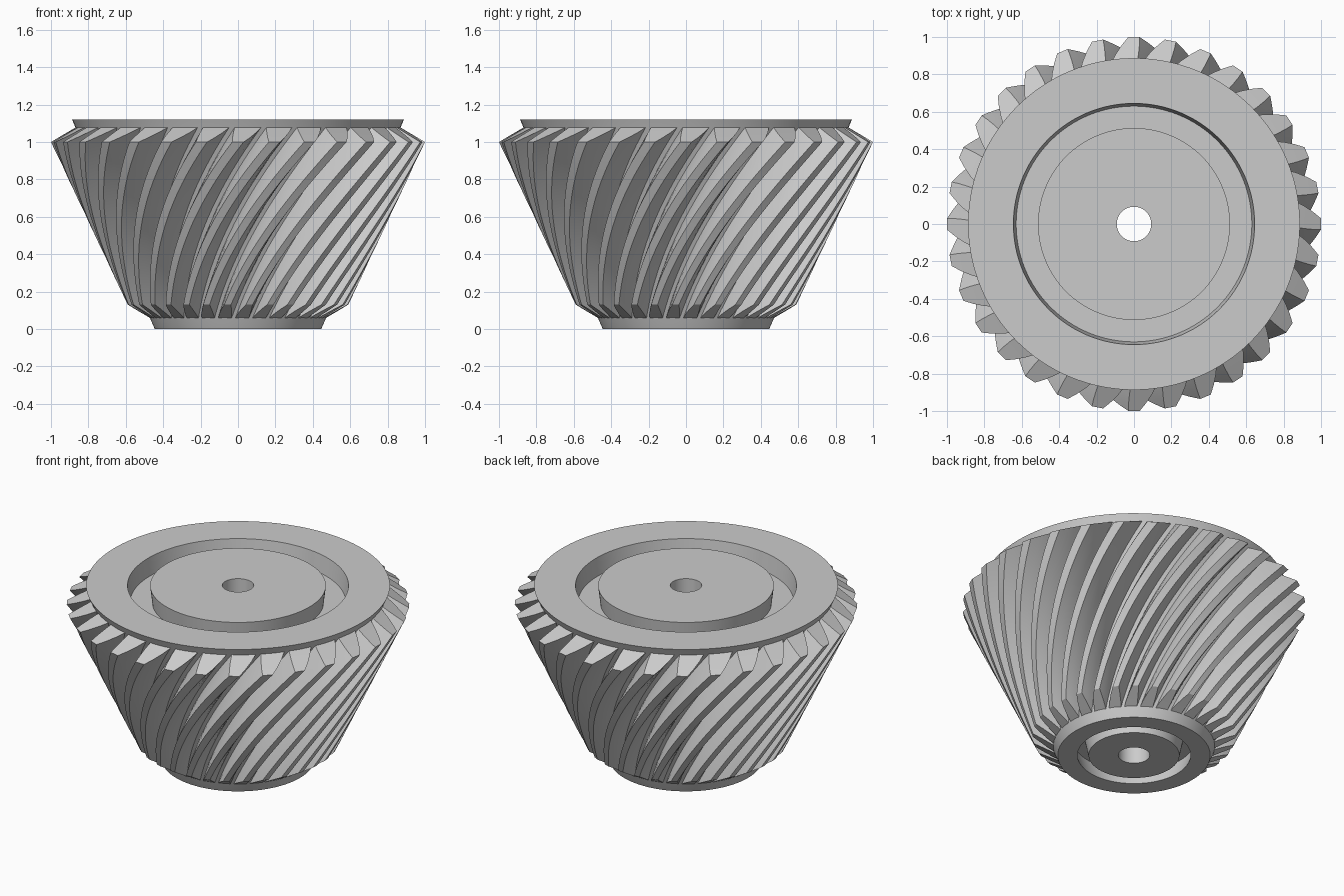
import bpy, bmesh
from math import sin, cos, pi, radians

if "Cube" in bpy.data.objects:
    bpy.data.objects.remove(bpy.data.objects["Cube"])

TEETH = 32
PITCH = 2 * pi / TEETH
TWIST = radians(45)      # spiral turn per unit of height
STEPS = 24


def finish(name, bm):
    bmesh.ops.recalc_face_normals(bm, faces=bm.faces[:])
    mesh = bpy.data.meshes.new(name)
    bm.to_mesh(mesh)
    bm.free()
    obj = bpy.data.objects.new(name, mesh)
    bpy.context.collection.objects.link(obj)
    bpy.ops.object.select_all(action='DESELECT')
    obj.select_set(True)
    bpy.context.view_layer.objects.active = obj
    bpy.ops.object.shade_smooth_by_angle(angle=radians(25))
    return obj


def lathe(name, profile, segments):
    """Revolve a closed (radius, z) profile about the z axis."""
    bm = bmesh.new()
    rings = []
    for i in range(segments):
        a = 2 * pi * i / segments
        rings.append([bm.verts.new((r * cos(a), r * sin(a), z)) for r, z in profile])
    n = len(profile)
    for i in range(segments):
        p, q = rings[i], rings[(i + 1) % segments]
        for j in range(n):
            k = (j + 1) % n
            bm.faces.new((p[j], q[j], q[k], p[k]))
    return finish(name, bm)


def lerp(a, b, t):
    return a[0] + (b[0] - a[0]) * t, a[1] + (b[1] - a[1]) * t


# Conical body: bore, hub faces, ring recesses and rims
lathe("gear_body", [
    (0.092, 0.0), (0.265, 0.0), (0.285, 0.10), (0.355, 0.10), (0.33, 0.0),
    (0.445, 0.0), (0.465, 0.045), (0.87, 1.08), (0.887, 1.12),
    (0.645, 1.12), (0.63, 1.01), (0.50, 1.01), (0.513, 1.12), (0.092, 1.12),
], 128)

# Spiral teeth: lofted between the root cone and the tip cone
ROOT = ((0.455, 0.05), (0.865, 1.08))
TIP = ((0.59, 0.13), (1.0, 1.0))
# (height fraction from root to tip, half width in pitches)
FLANK = [(-0.08, 0.44), (0.0, 0.42), (0.35, 0.345), (0.7, 0.25), (1.0, 0.155)]
SECTION = [(h, -w) for h, w in FLANK] + [(h, w) for h, w in reversed(FLANK)]

bm = bmesh.new()
for tooth in range(TEETH):
    loops = []
    for s in range(STEPS + 1):
        t = s / STEPS
        root, tip = lerp(*ROOT, t), lerp(*TIP, t)
        loop = []
        for h, w in SECTION:
            r, z = lerp(root, tip, h)
            a = (tooth + w) * PITCH + (z - 1.0) * TWIST
            loop.append(bm.verts.new((r * cos(a), r * sin(a), min(z, 1.1))))
        loops.append(loop)
    n = len(SECTION)
    for p, q in zip(loops, loops[1:]):
        for j in range(n):
            k = (j + 1) % n
            bm.faces.new((p[j], p[k], q[k], q[j]))
    # end caps as strips across the tooth
    for end in (loops[0], loops[-1]):
        for j in range(n // 2 - 1):
            bm.faces.new((end[j], end[j + 1], end[n - 2 - j], end[n - 1 - j]))
finish("spiral_teeth", bm)
